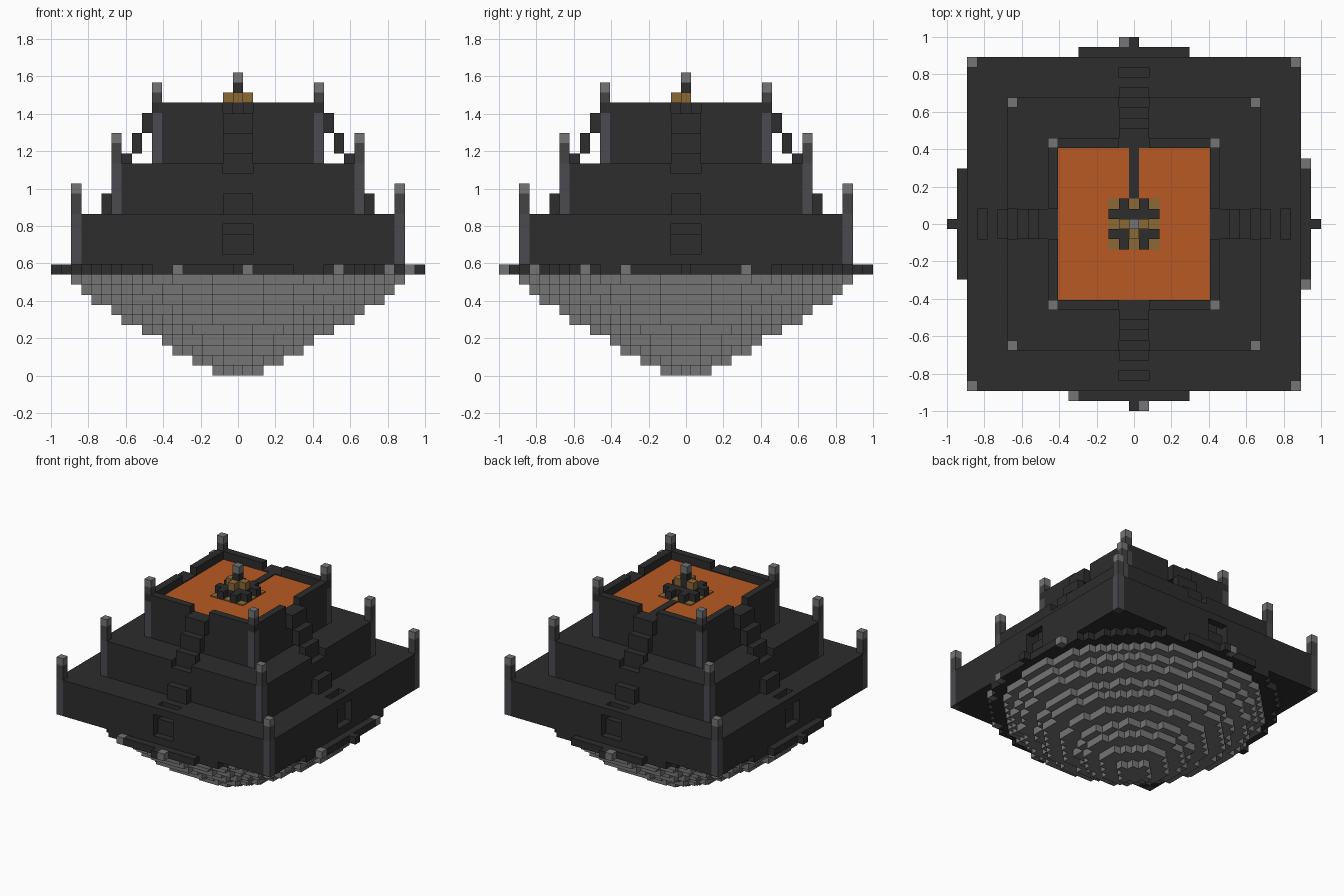
import bpy, bmesh
from mathutils import Vector

U = 2 / 37  # edge of one block

if "Cube" in bpy.data.objects:
    bpy.data.objects.remove(bpy.data.objects["Cube"])


def material(name, r, g, b):
    m = bpy.data.materials.new(name)
    m.use_nodes = True
    m.diffuse_color = (r, g, b, 1)
    m.node_tree.nodes["Principled BSDF"].inputs["Base Color"].default_value = (r, g, b, 1)
    return m


BLACK = material("black stone", .026, .026, .026)
LIGHT = material("light stone", .178, .178, .178)
COLUMN = material("column grey", .070, .069, .080)
SPIRE = material("spire grey", .056, .056, .056)
LAVA = material("glowing orange", .485, .102, .016)
GOLD = material("dull gold", .260, .140, .036)

AXES = [Vector(v) for v in ((1, 0, 0), (0, 1, 0), (0, 0, 1))]


def blocks(name, cells, mat):
    """Build the outer skin of a set of unit blocks (x, y, layer)."""
    cells = set(cells)
    bm = bmesh.new()
    cache = {}

    def vert(p):
        key = tuple(round(c * 2) for c in p)
        if key not in cache:
            cache[key] = bm.verts.new(p * U)
        return cache[key]

    for cell in cells:
        centre = Vector(cell) + AXES[2] / 2
        for i in range(3):
            a, b = AXES[(i + 1) % 3] / 2, AXES[(i + 2) % 3] / 2
            for s in (1, -1):
                n = AXES[i] * s
                if tuple(int(c) for c in Vector(cell) + n) in cells:
                    continue
                o = centre + n / 2
                ring = [o - a - b, o + a - b, o + a + b, o - a + b]
                bm.faces.new([vert(p) for p in ring[::s]])
    mesh = bpy.data.meshes.new(name)
    bm.to_mesh(mesh)
    bm.free()
    mesh.materials.append(mat)
    obj = bpy.data.objects.new(name, mesh)
    bpy.context.collection.objects.link(obj)
    return obj


def disc(radius, layer):
    n = int(radius)
    return {(x, y, layer) for x in range(-n, n + 1) for y in range(-n, n + 1)
            if x * x + y * y <= radius * radius}


def square(half, lo, hi):
    r = range(-half, half + 1)
    return {(x, y, z) for x in r for y in r for z in range(lo, hi)}


def four_ways(dist, lo, hi, width=1):
    """Blocks centred on each of the four sides at one distance."""
    out = set()
    for t in range(-width, width + 1):
        for z in range(lo, hi):
            out |= {(t, dist, z), (t, -dist, z), (dist, t, z), (-dist, t, z)}
    return out


def corners(half, lo, hi):
    return {(sx * half, sy * half, z) for sx in (1, -1) for sy in (1, -1)
            for z in range(lo, hi)}


# Rounded stepped underside
bowl = set()
for layer, radius in enumerate((2, 4, 6, 7, 9, 11, 12, 14, 15, 16)):
    bowl |= disc(radius + .2, layer)
blocks("stepped_bowl", bowl, LIGHT)

# Dark rim disc with a few loose light blocks
blocks("rim_disc", disc(18, 10), BLACK)
studs = [(-6, -17), (1, -18), (10, -15), (15, -10), (17, -6), (17, 6), (-1, 18)]
blocks("rim_studs", [(x, y, 10) for x, y in studs], LIGHT)

# Three terraces with stair recesses cut in each side
lower_cut = four_ways(15, 14, 16) | four_ways(16, 12, 15)
blocks("lower_terrace", square(16, 11, 16) - lower_cut - corners(16, 11, 16), BLACK)
blocks("middle_terrace", square(12, 16, 21) - four_ways(12, 20, 21) - corners(12, 16, 21), BLACK)
top_wall = square(8, 21, 27) - square(7, 21, 27)
blocks("upper_wall", top_wall - four_ways(8, 26, 27) - corners(8, 21, 26), BLACK)

# Stairs descending from the pool on all four sides
stairs = (four_ways(9, 24, 26) | four_ways(10, 22, 24)
          | four_ways(11, 21, 22) | four_ways(13, 16, 18))
blocks("stairs", stairs, BLACK)

# Corner columns, spires and tips
for label, half, lo, hi, top in (("lower", 16, 11, 16, 18),
                                 ("middle", 12, 16, 21, 23),
                                 ("upper", 8, 21, 26, 28)):
    blocks(label + "_columns", corners(half, lo, hi), COLUMN)
    blocks(label + "_spires", corners(half, max(hi, top - 2) if half > 8 else top - 1, top), SPIRE)
    blocks(label + "_spire_tips", corners(half, top, top + 1), LIGHT)

# Lava pool, slightly lower than a full block
bpy.ops.mesh.primitive_cube_add(size=1)
pool = bpy.context.object
pool.name = "lava_pool"
low, high = 21 * U, 25.87 * U
pool.scale = (15 * U, 15 * U, high - low)
pool.location = (0, 0, (low + high) / 2)
pool.data.materials.append(LAVA)

# Walkway from the back stairs to the altar
blocks("walkway", [(0, y, 25) for y in range(3, 8)], BLACK)

# Altar: gold floor, dark step, gold ring, pillar and tip
floor = corners(2, 25, 26) | four_ways(2, 25, 26, 0)
blocks("altar_floor", floor, GOLD)
step = square(2, 25, 27) - corners(2, 25, 27) - four_ways(2, 25, 27, 0)
blocks("altar_step", step, BLACK)
blocks("altar_ring", [(-1, 0, 27), (1, 0, 27), (0, -1, 27)], GOLD)
blocks("altar_pillar", [(0, 0, 27), (0, 0, 28)], BLACK)
blocks("altar_tip", [(0, 0, 29)], LIGHT)
